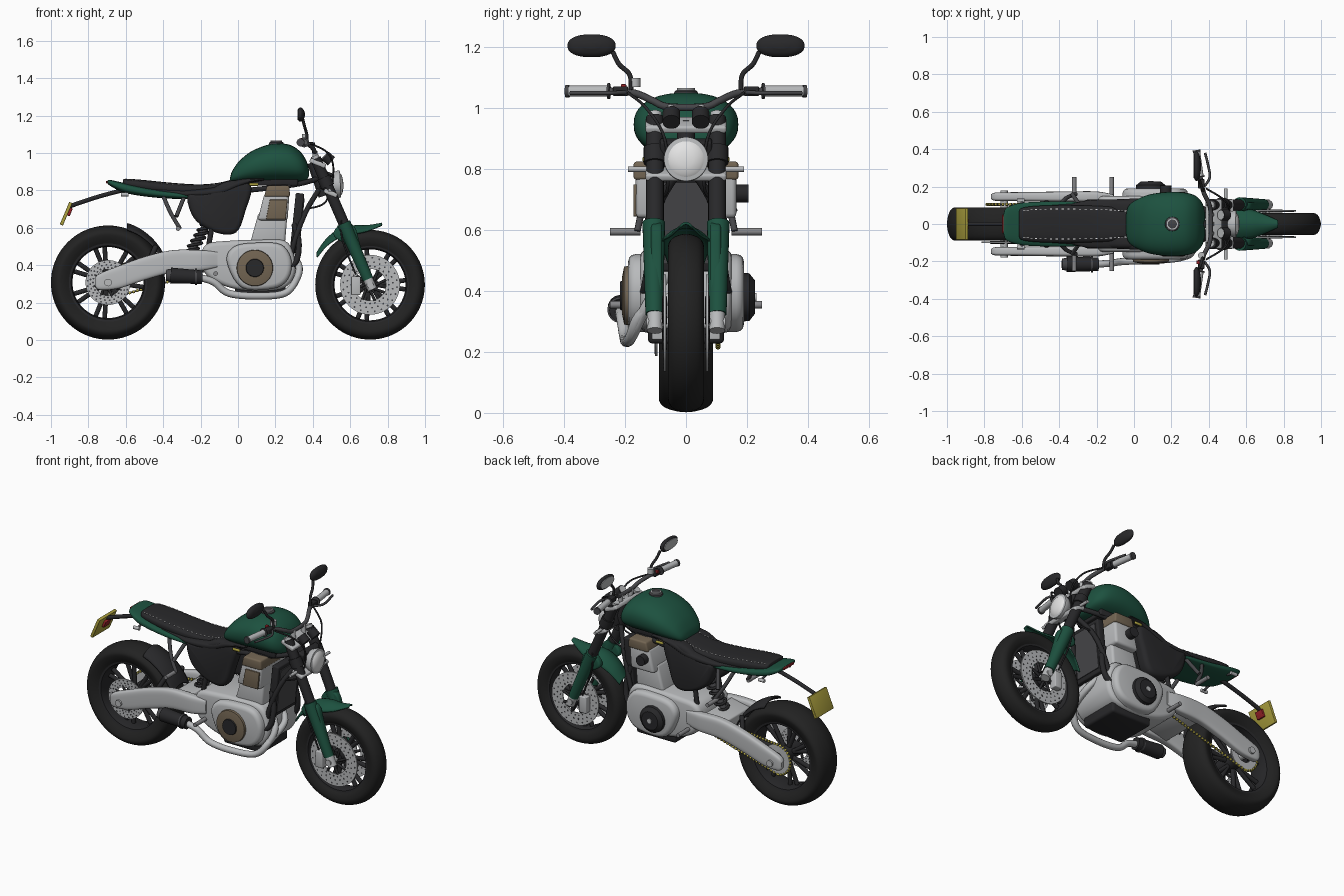
import bpy, bmesh
from math import sin, cos, pi, radians, copysign
from mathutils import Vector, Matrix
if "Cube" in bpy.data.objects:
    bpy.data.objects.remove(bpy.data.objects["Cube"])
def material(name, *rgb):
    m = bpy.data.materials.new(name)
    m.use_nodes = True
    m.diffuse_color = m.node_tree.nodes["Principled BSDF"].inputs["Base Color"].default_value = (*rgb, 1)
    return m
GREEN, BLACK = material("deep green paint", .012, .083, .05), material("black plastic", .021, .021, .023)
RUBBER, SILVER = material("tyre rubber", .016, .016, .016), material("silver metal", .48, .49, .5)
DARK, STEEL = material("dark metal", .06, .06, .065), material("grey steel", .24, .24, .25)
LIGHT, TAN = material("lamp glass", .78, .78, .78), material("bronze cover", .17, .13, .085)
YELLOW, RED = material("yellow", .42, .36, .05), material("red lamp", .3, .015, .02)
SIDES = {-1: "_front_side", 1: "_back_side"}
# Shared builders
def finish(name, bm, mat, bevel=0):
    bmesh.ops.remove_doubles(bm, verts=bm.verts, dist=.0001)
    bmesh.ops.recalc_face_normals(bm, faces=bm.faces)
    if bevel:
        sharp = [e for e in bm.edges if len(e.link_faces) == 2 and e.calc_face_angle() > .6]
        bmesh.ops.bevel(bm, geom=sharp, offset=bevel, segments=3, profile=.5, affect='EDGES')
    mesh = bpy.data.meshes.new(name)
    bm.to_mesh(mesh)
    bm.free()
    mesh.materials.append(mat)
    mesh.shade_smooth()
    mesh.set_sharp_from_angle(angle=radians(38))
    ob = bpy.data.objects.new(name, mesh)
    bpy.context.collection.objects.link(ob)
    return ob
def spline(pts, n=6, closed=False):
    p, out = [Vector(q) for q in pts], []
    m = len(p)
    for i in range(m if closed else m - 1):
        a, b, c, d = [p[k % m if closed else max(0, min(m - 1, k))] for k in range(i - 1, i + 3)]
        for t in [k / n for k in range(n)]:
            out.append((b * 2 + (c - a) * t + (a * 2 - b * 5 + c * 4 - d) * t * t + (b * 3 - a - c * 3 + d) * t ** 3) / 2)
    return out if closed else out + [p[-1]]
def skin(bm, rings, loop=True):
    n = len(rings[0])
    for a, b in zip(rings, rings[1:]):
        for i in range(n if loop else n - 1):
            bm.faces.new((a[i], a[(i + 1) % n], b[(i + 1) % n], b[i]))
def circle(seg):
    return [(cos(2 * pi * i / seg), sin(2 * pi * i / seg)) for i in range(seg)]
def lathe(name, profile, loc, axis, mat, seg=48):
    bm, turn = bmesh.new(), Vector(axis).to_track_quat('Z', 'Y')
    skin(bm, [[bm.verts.new(Vector(loc) + turn @ Vector((r * c, r * s, h))) for c, s in circle(seg)] for r, h in profile])
    finish(name, bm, mat)
def rod(name, a, b, r, mat, r2=None):
    d = Vector(b) - Vector(a)
    lathe(name, [(0, 0), (r, 0), (r2 or r, d.length), (0, d.length)], a, d, mat, 24)
def ring(name, r_in, r_out, y, h, x, z, mat):
    lathe(name, [(r_in, -h), (r_out, -h), (r_out, h), (r_in, h), (r_in, -h)], (x, y, z), (0, 1, 0), mat)
def tubes(name, paths, r, mat, bend=True):
    cu, bm = bpy.data.curves.new(name, 'CURVE'), bmesh.new()
    cu.dimensions, cu.bevel_depth, cu.bevel_resolution, cu.use_fill_caps = '3D', r, 3, True
    for pts in [spline(p) if bend else p for p in paths]:
        sp = cu.splines.new('POLY')
        sp.points.add(len(pts) - 1)
        sp.points.foreach_set("co", [c for v in pts for c in (*v, 1)])
    path = bpy.data.objects.new(name + "_path", cu)
    bm.from_mesh(bpy.data.meshes.new_from_object(path))
    bpy.data.objects.remove(path)
    finish(name, bm, mat)
def box(name, loc, size, mat, tilt=0, bevel=.008):
    bm = bmesh.new()
    turn = Matrix.Rotation(radians(tilt), 4, 'Y') @ Matrix.Diagonal((*size, 1))
    bmesh.ops.create_cube(bm, size=1, matrix=Matrix.Translation(loc) @ turn)
    finish(name, bm, mat, bevel)
def cap(bm, rings):
    skin(bm, rings)
    for end in (rings[0], rings[-1]):
        bm.faces.new(end)
def prism(name, outline, y0, y1, mat, bevel=.02, rounded=True):
    bm = bmesh.new()
    pts = spline(outline, 5, True) if rounded else [Vector(p) for p in outline]
    cap(bm, [[bm.verts.new((p.x, y, p.y)) for p in pts] for y in (y0, y1)])
    finish(name, bm, mat, bevel)
def loft(name, stations, mat, e=2, y=0):  # stations: x, bottom, top, half width
    bm, power = bmesh.new(), lambda v: copysign(abs(v) ** (2 / e), v)
    cap(bm, [[bm.verts.new((x, y + w * power(c), (lo + hi) / 2 + (hi - lo) / 2 * power(s))) for c, s in circle(40)]
             for x, lo, hi, w in spline(stations)])
    finish(name, bm, mat)
def guard(name, path, drop, mat):  # arched strip: x, z, half width
    bm = bmesh.new()
    skin(bm, [[bm.verts.new((x, w * t / 5, z - drop * w * (t / 5) ** 2)) for t in range(-5, 6)] for x, z, w in spline(path)], False)
    finish(name, bm, mat).modifiers.new("thickness", 'SOLIDIFY').thickness = .008
def polar(x, z, r, a, y):
    return Vector((x + r * cos(a), y, z + r * sin(a)))
# Wheels and perforated discs
def disc(name, x, z, y, r_in, r_out):
    ring(name, r_in, r_out, y, .004, x, z, SILVER)
    bm = bmesh.new()
    for k in range(72):
        p = polar(x, z, r_in + (r_out - r_in) * (k % 3 + .7) / 3.4, 2 * pi * k / 72, y)
        m = Matrix.Translation(p) @ Matrix.Rotation(pi / 2, 4, 'X')
        bmesh.ops.create_cone(bm, cap_ends=True, segments=8, radius1=.005, radius2=.005, depth=.0095, matrix=m)
    finish(name + "_holes", bm, DARK)
    tubes(name + "_carrier", [[polar(x, z, .03, a, y), polar(x, z, r_in + .005, a + .3, y)] for a in [k * pi / 4 for k in range(8)]], .008, BLACK, False)
def wheel(name, x, z, r, w):
    half = [(.205, .75 * w), (r * .78, .95 * w), (r * .88, w), (r * .96, .7 * w), (r, 0)]
    lathe(name + "_tyre", spline(half + [(a, -h) for a, h in half[-2::-1]], 5), (x, 0, z), (0, 1, 0), RUBBER, 72)
    rim = [(.21, .78), (.197, .75), (.19, .4), (.19, -.4), (.197, -.75), (.21, -.78)]
    lathe(name + "_rim", [(a, h * w) for a, h in rim], (x, 0, z), (0, 1, 0), BLACK, 64)
    tubes(name + "_spokes", [[polar(x, z, .035, a, 0), polar(x, z, .195, a + d, 0)] for d in (-.13, .13)
          for a in [2 * pi * k / 7 for k in range(7)]], .013, BLACK, False)
    rod(name + "_hub", (x, -w * .95, z), (x, w * .95, z), .045, BLACK)
RX, RZ, FX, FZ = -.695, .307, .706, .295
wheel("rear_wheel", RX, RZ, .305, .088)
wheel("front_wheel", FX, FZ, .293, .058)
disc("rear_disc", RX, RZ, -.098, .07, .12)
# Chain with spaced links
ring("rear_sprocket", .045, .09, .105, .004, RX, RZ, SILVER)
runs = [(polar(RX, RZ, .092, s * pi / 2 - .1, .105), Vector((-.1, .105, .425 + s * .035))) for s in SIDES]
chain = [a.lerp(b, k / 60) for a, b in runs for k in range(60)] + [polar(RX, RZ, .092, pi / 2 + k * pi / 30, .105) for k in range(30)]
tubes("chain_core", [list(r) for r in runs] + [chain[-30:]], .005, DARK, False)
tubes("chain_links", [chain[k:k + 2] for k in range(0, len(chain), 2)], .008, YELLOW, False)
# Shock and hugger
shock = [Vector((-.26, 0, .46)).lerp((-.14, 0, .66), k / 80) for k in range(81)]
tubes("shock_spring", [[p + Vector((.032 * cos(k * .55), .036 * sin(k * .55), 0)) for k, p in enumerate(shock)]], .008, BLACK, False)
guard("rear_hugger", [(*polar(RX, RZ, .335, radians(a), 0).xz, .085) for a in range(24, 73, 8)], .4, BLACK)
# Engine and exhaust
prism("crankcase", [(-.2, .42), (-.17, .51), (-.05, .53), (.1, .535), (.25, .53), (.3, .45), (.3, .34), (.22, .27), (0, .27),
      (-.15, .33)], -.15, .15, SILVER, .025)
prism("crankcase_covers", [(-.06, .42), (-.02, .5), (.1, .52), (.23, .51), (.285, .43), (.27, .33), (.19, .275), (.02, .28)], -.19, .19, SILVER, .025)
prism("cylinder", [(.06, .5), (.25, .5), (.265, .68), (.11, .68)], -.125, .125, SILVER, .015, False)
prism("cylinder_head", [(.105, .64), (.265, .64), (.275, .78), (.14, .78)], -.165, .165, SILVER, .015, False)
prism("head_cover", [(.14, .765), (.278, .765), (.275, .825), (.155, .825)], -.172, .172, TAN, .01, False)
prism("head_side_plate", [(.15, .645), (.255, .645), (.265, .75), (.17, .75)], -.173, -.155, TAN, .003, False)
lathe("clutch_cover", [(.098, 0), (.095, .018), (.06, .025), (0, .025)], (.09, -.185, .385), (0, -1, 0), TAN)
lathe("alternator_cover", [(.08, 0), (.078, .02), (.055, .038), (0, .038)], (.09, .188, .38), (0, 1, 0), BLACK)
tubes("coolant_hoses", [[(.3, y, .62), (.325, y * 1.15, .52), (.31, y * 1.3, .42), (.25, y * 1.4, .38)] for y in (-.1, .1)], .016, BLACK)
tubes("header_pipes", [[(.28, y, .46), (.325, y - .04, .4), (.315, -.14, .33), (.25, -.18, .25), (.1, -.195, .235), (-.05, -.2, .25),
      (-.13, -.21, .31), (-.21, -.215, .335)] for y in (-.06, .03)], .019, SILVER)
# Tank, seat and tail
loft("fuel_tank", [(-.042, .85, .87, .05), (-.03, .838, .905, .095), (.01, .835, .96, .128), (.08, .838, 1.013, .157), (.18, .842, 1.048, .171),
     (.27, .842, 1.045, .168), (.33, .845, 1.01, .15), (.365, .855, .96, .112), (.379, .875, .915, .06)], GREEN, 2.3)
lathe("fuel_cap", [(0, .016), (.025, .016), (.038, .008), (.042, -.02)], (.205, 0, 1.047), (0, 0, 1), DARK)
lathe("fuel_cap_ring", [(.024, .01), (.024, .019), (.03, .019), (.03, .01)], (.205, 0, 1.047), (0, 0, 1), SILVER, 32)
seat = [(-.615, .83, .855, .055), (-.6, .815, .862, .085), (-.5, .795, .855, .098), (-.35, .775, .84, .1), (-.2, .77, .832, .097),
        (-.08, .78, .845, .09), (.0, .81, .872, .08), (.06, .84, .88, .05)]
loft("seat", seat, BLACK, 3)
loft("tail_cowl", [(-.698, .838, .853, .05), (-.68, .822, .855, .088), (-.6, .785, .838, .113), (-.45, .762, .808, .12),
     (-.3, .753, .79, .118), (-.2, .755, .785, .105)], GREEN, 3)
loft("seat_flank", [(-.36, .775, .8, .1), (-.25, .76, .805, .126), (-.1, .77, .825, .132), (.0, .81, .86, .136), (.07, .838, .868, .14),
     (.14, .852, .866, .14)], BLACK, 3)
tubes("plate_arm", [[(-.6, 0, .805), (-.75, 0, .765), (-.9, 0, .715)]], .012, BLACK)
# Headlight and front fender
lathe("headlight_shell", [(0, -.05), (.04, -.042), (.062, -.015), (.073, .015), (.072, .027), (.058, .029)], (.52, 0, .832), (1, 0, .05), SILVER)
lathe("headlight_lens", [(.062, 0), (.05, .01), (.025, .016), (0, .018)], (.546, 0, .833), (1, 0, .05), LIGHT)
guard("front_fender", [(.42, .47, .045), (.47, .54, .065), (.54, .595, .082), (.62, .613, .08), (.69, .614, .055), (.77, .627, .02)], .55, GREEN)
# Single blocks
for name, loc, size, mat, tilt, bevel in (
        ("swingarm_bridge", (-.28, 0, .42), (.14, .27, .09), SILVER, -10, .01), ("belly_pan", (.12, 0, .27), (.27, .25, .085), BLACK, 0, .015),
        ("radiator", (.315, 0, .625), (.045, .22, .32), BLACK, 6, .008), ("radiator_core", (.338, 0, .623), (.009, .18, .27), DARK, 6, 0),
        ("tank_base", (.16, 0, .845), (.32, .2, .04), BLACK, 0, .008), ("tail_light", (-.698, 0, .844), (.014, .1, .014), RED, 0, .003),
        ("number_plate", (-.919, 0, .675), (.018, .17, .13), YELLOW, 23, .003), ("plate_reflector", (-.9, 0, .685), (.018, .055, .045), RED, 23, .004),
        ("lower_clamp", (.495, 0, .785), (.075, .265, .025), SILVER, 23, .008), ("upper_clamp", (.426, 0, .945), (.09, .265, .025), SILVER, 23, .008),
        ("headlight_bracket", (.47, 0, .85), (.04, .17, .1), BLACK, 23, .008), ("kill_switch", (.342, -.205, 1.07), (.018, .018, .018), RED, 0, .003)):
    box(name, loc, size, mat, tilt, bevel)
# Single round fittings
for name, a, b, r, mat, r2 in (
        ("rear_axle", (RX, -.18, RZ), (RX, .18, RZ), .02, SILVER, .02), ("front_axle", (FX, -.13, FZ), (FX, .13, FZ), .018, SILVER, .018),
        ("shock_body", shock[0], shock[-1], .02, DARK, .02), ("thermostat", (.17, .155, .72), (.17, .205, .72), .03, BLACK, .03),
        ("clutch_cap", (.09, -.2, .385), (.09, -.217, .385), .052, BLACK, .046), ("alternator_bolt", (.09, .2, .38), (.09, .231, .38), .014, SILVER, .014),
        ("silencer", (-.19, -.215, .335), (-.36, -.215, .345), .036, BLACK, .042), ("silencer_tip", (-.35, -.215, .345), (-.385, -.215, .347), .036, DARK, .03),
        ("silencer_band", (-.22, -.215, .338), (-.23, -.215, .338), .043, DARK, .043), ("head_tube", (.46, 0, .77), (.4, 0, .95), .03, BLACK, .03),
        ("fluid_reservoir", (.36, -.168, 1.07), (.36, -.168, 1.1), .018, SILVER, .018)):
    rod(name, a, b, r, mat, r2)
def fork(z, y):
    return Vector((.415 + (.97 - z) * .434, y, z))
bar = [(.41, .06, 1.005), (.4, .11, 1.025), (.372, .17, 1.05), (.355, .25, 1.056), (.335, .385, 1.056)]
tubes("handlebar", [[(x, -y, z) for x, y, z in bar[::-1]] + bar], .012, DARK)
# Paired parts
for s, side in SIDES.items():
    loft("swingarm" + side, [(-.765, .29, .33, .012), (-.74, .268, .355, .022), (-.64, .275, .395, .024), (-.5, .32, .445, .026),
         (-.35, .36, .48, .028), (-.2, .37, .48, .028), (-.11, .39, .47, .012)], SILVER, 4, s * .146)
    prism("side_panel" + side, [(-.27, .78), (-.235, .65), (-.12, .575), (-.01, .575), (.04, .69), (.07, .83), (-.05, .85), (-.18, .79)],
          s * .05, s * .13, BLACK, .025)
    prism("fork_shield" + side, [(.51, .56), (.555, .625), (.62, .61), (.65, .52), (.69, .38), (.64, .42), (.59, .5)], s * .078, s * .115, GREEN, .01)
    disc("front_disc" + side, FX, FZ, s * .07, .085, .16)
    loft("mirror" + side, [(.322, 1.175, 1.235, .066), (.327, 1.169, 1.241, .076), (.338, 1.168, 1.242, .078), (.35, 1.178, 1.232, .06),
         (.357, 1.195, 1.215, .025)], BLACK, 2.3, s * .31)
    loft("mirror_glass" + side, [(.318, 1.177, 1.233, .064), (.325, 1.177, 1.233, .064)], SILVER, 2.3, s * .31)
    for x, lo, hi, w in spline(seat, 5)[6:-8]:
        box("seat_stitch" + side, (x, s * w * .8, (lo + hi) / 2 + (hi - lo) / 2 * (1 - .8 ** 3) ** (1 / 3)), (.012, .004, .005), LIGHT, 0, 0)
    for name, a, b, r, mat in (
            ("fork_tube", fork(.97, .102), fork(.55, .102), .029, BLACK), ("fork_collar", fork(.87, .102), fork(.82, .102), .037, BLACK),
            ("fork_cap", fork(.985, .102), fork(.965, .102), .022, SILVER), ("fork_foot", fork(.34, .102), fork(.27, .102), .026, SILVER),
            ("fork_lower", fork(.325, .104), fork(.625, .106), .029, GREEN), ("fork_reflector", (.49, .13, .8), (.49, .19, .8), .009, SILVER),
            ("front_peg", (-.12, .15, .355), (-.12, .25, .355), .012, STEEL), ("rear_peg", (-.32, .15, .595), (-.32, .25, .595), .012, STEEL),
            ("rear_signal_stem", (-.6, .08, .79), (-.6, .12, .78), .007, DARK), ("rear_signal", (-.625, .125, .778), (-.585, .125, .778), .01, SILVER),
            ("gauge", (.5, .048, .955), (.465, .048, .985), .029, BLACK), ("gauge_glass", (.466, .048, .984), (.463, .048, .987), .025, SILVER),
            ("riser", (.415, .05, .95), (.41, .05, 1.01), .014, SILVER), ("grip", (.354, .255, 1.056), (.336, .385, 1.056), .018, SILVER),
            ("grip_flange", (.355, .25, 1.056), (.354, .257, 1.056), .026, DARK), ("bar_end", (.336, .383, 1.056), (.334, .395, 1.056), .021, DARK)):
        rod(name + side, (a[0], s * a[1], a[2]), (b[0], s * b[1], b[2]), r, mat, r * 1.28 if name == "fork_lower" else r)
    for name, x, y, z, size, mat in (
            ("caliper", .63, .09, .29, (.05, .045, .1), SILVER), ("switch_box", .36, .215, 1.056, (.035, .05, .032), BLACK),
            ("fuel_rail", .085, .137, .832, (.05, .012, .016), YELLOW)):
        box(name + side, (x, s * y, z), size, mat, 0, .005)
    for name, r, mat, paths in (
            ("frame", .014, BLACK, [[(.42, .02, .86), (.3, .08, .83), (.05, .1, .8), (-.2, .1, .78), (-.58, .08, .805)],
             [(.43, .02, .8), (.36, .09, .68), (.3, .12, .52), (.27, .12, .38)], [(-.1, .1, .78), (-.14, .11, .6), (-.17, .12, .42)]]),
            ("rear_peg_bracket", .011, DARK, [[(-.4, .1, .77), (-.36, .14, .68), (-.31, .16, .595)], [(-.29, .1, .76), (-.33, .16, .66)]]),
            ("hugger_stay", .014, BLACK, [[(-.44, .08, .5), (-.47, .12, .43)]]),
            ("lever", .007, DARK, [[(.375, .2, 1.052), (.405, .25, 1.05), (.395, .32, 1.05), (.38, .38, 1.05)]]),
            ("mirror_stem", .008, BLACK, [[(.37, .18, 1.06), (.365, .185, 1.11), (.355, .22, 1.145), (.345, .24, 1.185)]]),
            ("cable", .005, BLACK, [[(.385, .19, 1.05), (.48, .13, 1.0), (.51, .07, .9), (.47, .06, .74), (.36, .09, .7)],
             [(.55, .13, .64), (.56, .12, .53), (.63, .11, .35)]])):
        tubes(name + side, [[(x, s * y, z) for x, y, z in p] for p in paths], r, mat)
